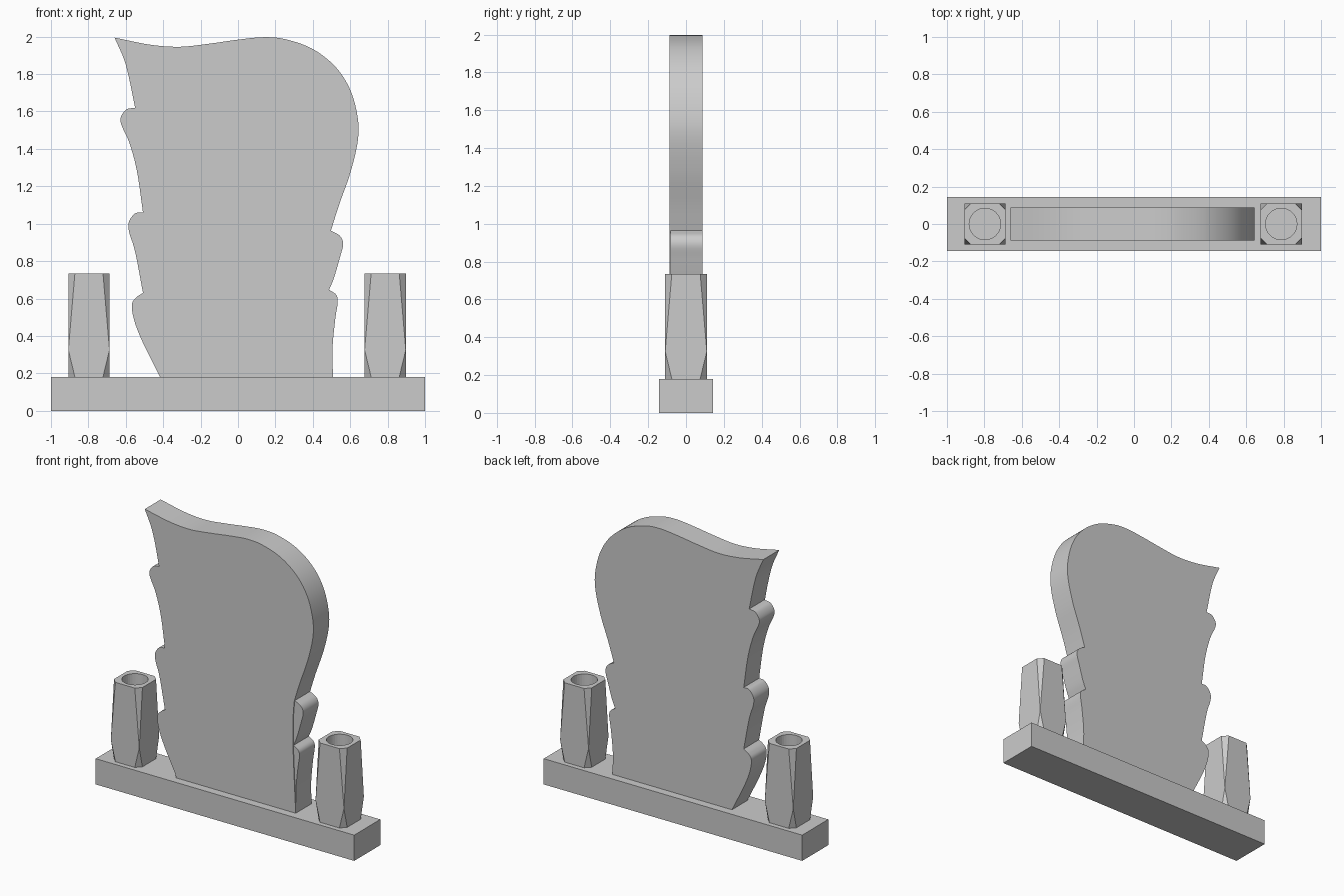
import bpy, bmesh
from math import radians
from mathutils import Vector

if "Cube" in bpy.data.objects:
    bpy.data.objects.remove(bpy.data.objects["Cube"])


def new_object(name, bm):
    bmesh.ops.recalc_face_normals(bm, faces=bm.faces)
    me = bpy.data.meshes.new(name)
    bm.to_mesh(me)
    bm.free()
    ob = bpy.data.objects.new(name, me)
    bpy.context.collection.objects.link(ob)
    return ob


def smooth_run(pts, steps=6):
    """Catmull-Rom curve through pts, leaving out the last point."""
    p = [Vector(q) for q in pts]
    p = [2 * p[0] - p[1]] + p + [2 * p[-1] - p[-2]]
    out = []
    for a, b, c, d in zip(p, p[1:], p[2:], p[3:]):
        for i in range(steps):
            t = i / steps
            out.append(0.5 * (2 * b + (c - a) * t + (2 * a - 5 * b + 4 * c - d) * t * t
                              + (3 * b - a - 3 * c + d) * t ** 3))
    return out


def slab(name, runs, y0, y1):
    """Outline made of smooth runs meeting at sharp corners, extruded along y."""
    bm = bmesh.new()
    outline = [p for run in runs for p in smooth_run(run)]
    face = bm.faces.new([bm.verts.new((p.x, y0, p.y)) for p in outline])
    ext = bmesh.ops.extrude_face_region(bm, geom=[face], use_keep_orig=True)
    verts = [v for v in ext["geom"] if isinstance(v, bmesh.types.BMVert)]
    bmesh.ops.translate(bm, verts=verts, vec=(0, y1 - y0, 0))
    ob = new_object(name, bm)
    bpy.ops.object.select_all(action='DESELECT')
    ob.select_set(True)
    bpy.context.view_layer.objects.active = ob
    bpy.ops.object.shade_smooth_by_angle(angle=radians(30))
    return ob


# Plinth
bpy.ops.mesh.primitive_cube_add(size=1, location=(0, 0, 0.09))
plinth = bpy.context.object
plinth.name = "plinth"
plinth.scale = (2, 0.288, 0.18)

# Headstone: sweeping crown, then stepped lobes down both sides
crown = [(.497, .963), (.54, 1.10), (.60, 1.27), (.64, 1.44), (.64, 1.567), (.60, 1.716),
         (.52, 1.84), (.396, 1.936), (.25, 1.987), (.134, 1.997), (0, 1.984), (-.15, 1.963),
         (-.31, 1.946), (-.47, 1.957), (-.66, 1.995)]
upper_left = [(-.66, 1.995), (-.60, 1.85), (-.55, 1.62)]
left_lobes = [
    [(-.55, 1.62), (-.598, 1.61), (-.628, 1.565), (-.62, 1.52), (-.58, 1.43), (-.54, 1.28),
     (-.508, 1.06)],
    [(-.508, 1.06), (-.55, 1.055), (-.583, 1.01), (-.582, .955), (-.55, .85), (-.508, .63)],
    [(-.508, .63), (-.545, .605), (-.567, .567), (-.556, .487), (-.513, .374), (-.417, .18)],
]
bottom = [(-.417, .18), (.508, .18)]
right_lobes = [
    [(.508, .18), (.505, .33), (.52, .49), (.533, .58), (.525, .62), (.487, .647)],
    [(.487, .647), (.513, .71), (.545, .82), (.562, .89), (.545, .935), (.497, .963)],
]
slab("headstone_body", [crown, upper_left, *left_lobes, bottom, *right_lobes], -.082, .0875)

# Slightly raised front panel that runs past the lobes
panel_left = upper_left + [(-.523, 1.4), (-.508, 1.2), (-.507, 1.0), (-.507, .8), (-.505, .63),
                           (-.47, .37), (-.417, .18)]
panel_right = [(.508, .18), (.497, .4), (.487, .647), (.488, .85), (.497, .963)]
slab("headstone_front_panel", [crown, panel_left, bottom, panel_right], -.0875, -.082)


# Vases: square posts whose corners are cut away above and below a waist point
def vase(side, x):
    h, c = .11, .035
    bm = bmesh.new()
    for sx in (-1, 1):
        for sy in (-1, 1):
            bm.verts.new((x + sx * h, sy * h, .325))
            for z in (.18, .735):
                bm.verts.new((x + sx * (h - c), sy * h, z))
                bm.verts.new((x + sx * h, sy * (h - c), z))
    bmesh.ops.convex_hull(bm, input=bm.verts)
    bmesh.ops.dissolve_limit(bm, angle_limit=radians(1), verts=bm.verts, edges=bm.edges)
    body = new_object(side + "_vase", bm)
    # Round well in the top
    bpy.ops.mesh.primitive_cylinder_add(vertices=32, radius=.084, depth=.4, location=(x, 0, .635))
    cutter = bpy.context.object
    cutter.name = side + "_vase_well_cutter"
    cutter.hide_render = True
    cutter.display_type = 'WIRE'
    well = body.modifiers.new("well", 'BOOLEAN')
    well.operation = 'DIFFERENCE'
    well.object = cutter


vase("left", -.797)
vase("right", .787)
